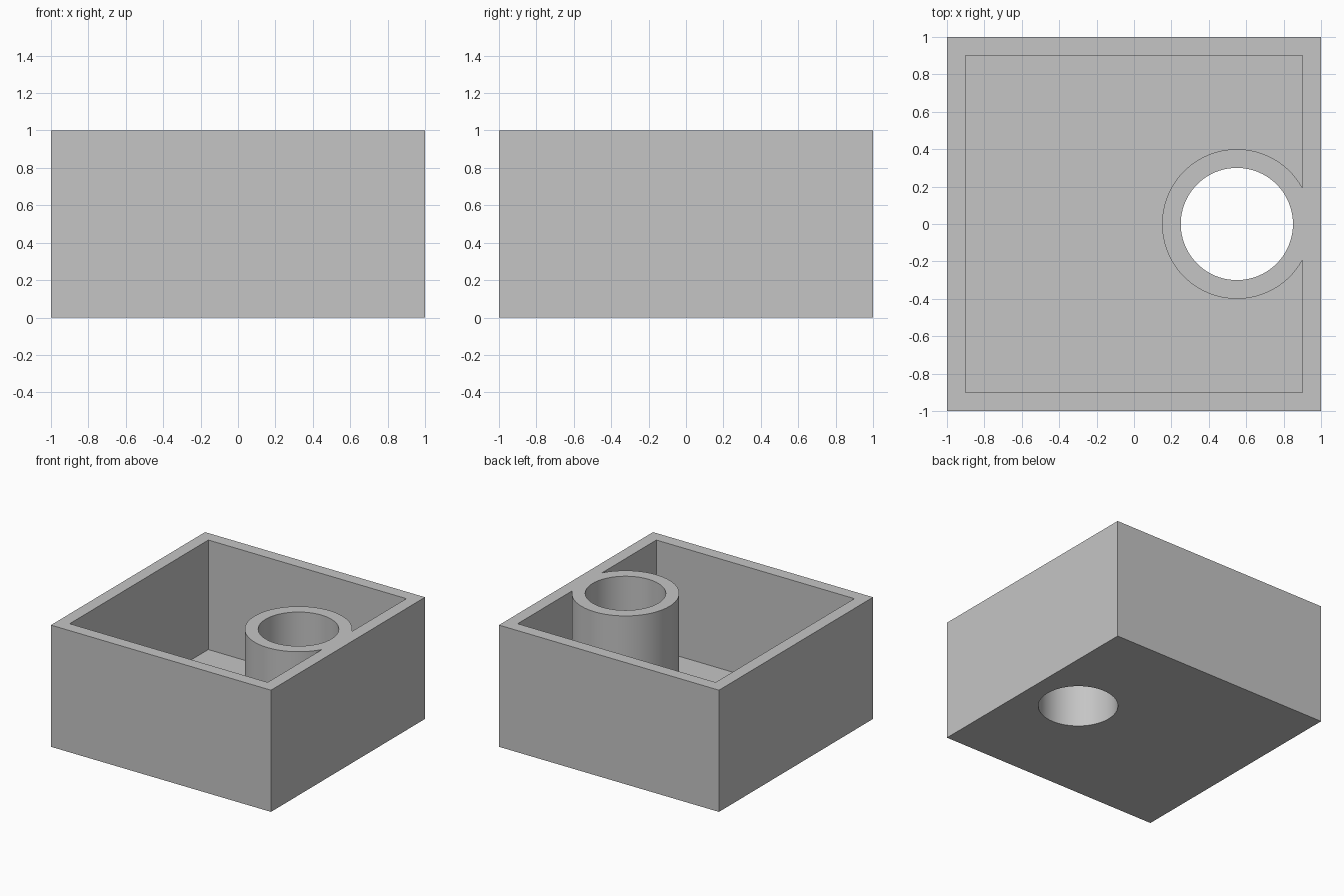
import bpy

default = bpy.data.objects.get("Cube")
if default:
    bpy.data.objects.remove(default, do_unlink=True)

WALL = 0.1
POST_X, BORE_R = 0.55, 0.3


def material(name, value):
    mat = bpy.data.materials.new(name)
    mat.use_nodes = True
    color = (value, value, value, 1)
    mat.diffuse_color = color
    mat.node_tree.nodes["Principled BSDF"].inputs["Base Color"].default_value = color
    return mat


def box(name, width, bottom, top):
    bpy.ops.mesh.primitive_cube_add(size=1, location=(0, 0, (bottom + top) / 2))
    obj = bpy.context.object
    obj.name = name
    obj.scale = (width, width, top - bottom)
    bpy.ops.object.transform_apply(location=True, rotation=False, scale=True)
    return obj


def cylinder(name, radius, bottom, top):
    bpy.ops.mesh.primitive_cylinder_add(
        vertices=96, radius=radius, depth=top - bottom,
        location=(POST_X, 0, (bottom + top) / 2))
    obj = bpy.context.object
    obj.name = name
    return obj


def cut(target, cutter):
    mod = target.modifiers.new("cut", "BOOLEAN")
    mod.operation = "DIFFERENCE"
    mod.solver = "EXACT"
    mod.object = cutter
    bpy.ops.object.select_all(action="DESELECT")
    bpy.context.view_layer.objects.active = target
    target.select_set(True)
    bpy.ops.object.modifier_apply(modifier=mod.name)
    bpy.data.objects.remove(cutter, do_unlink=True)


# Cavity volume, leaving a round post that merges with the right-hand wall
cavity = box("cavity_cutter", 2 - 2 * WALL, WALL, 1.2)
cut(cavity, cylinder("post_cutter", BORE_R + WALL, -0.2, 1.4))

# Open tray, hollowed, then bored through the post and floor
tray = box("tray_with_tube", 2, 0, 1)
cut(tray, cavity)
cut(tray, cylinder("bore_cutter", BORE_R, -0.2, 1.2))

# Plain grey, smooth on the round walls and sharp at the rims
tray.data.materials.clear()
tray.data.materials.append(material("light_grey", 0.56))
for face in tray.data.polygons:
    face.material_index = 0
bpy.context.view_layer.objects.active = tray
tray.select_set(True)
bpy.ops.object.shade_smooth_by_angle(angle=0.52)
